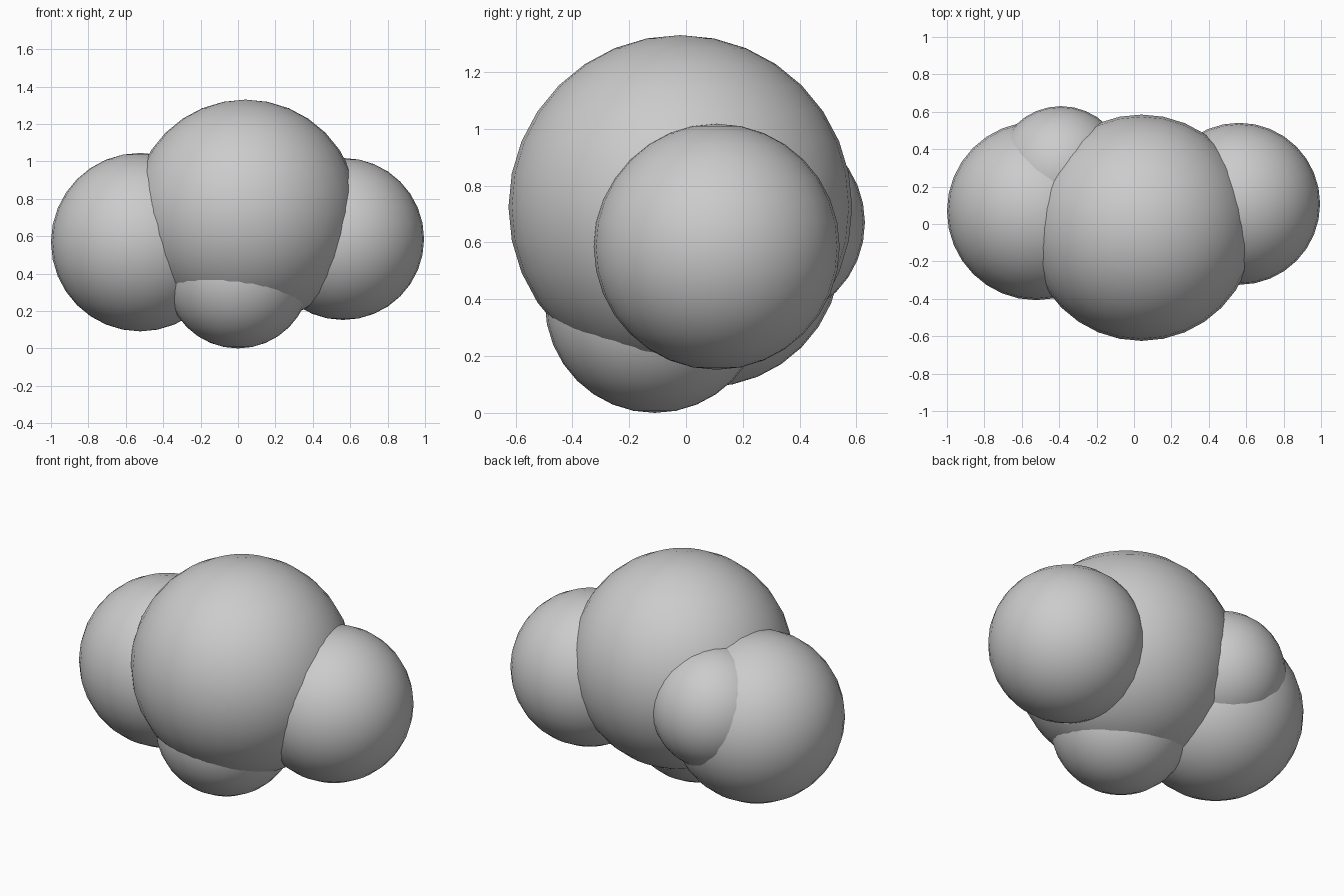
import bpy

if "Cube" in bpy.data.objects:
    bpy.data.objects.remove(bpy.data.objects["Cube"])

# Cluster of overlapping smooth balls: name, centre, radius
BALLS = [
    ("main_ball", (0.04, -0.02, 0.725), 0.605),
    ("left_ball", (-0.523, 0.07, 0.568), 0.477),
    ("right_ball", (0.562, 0.108, 0.585), 0.433),
    ("bottom_ball", (0.0, -0.11, 0.387), 0.387),
    ("back_ball", (-0.39, 0.285, 0.67), 0.345),
]


def add_ball(name, centre, radius):
    bpy.ops.mesh.primitive_uv_sphere_add(segments=32, ring_count=16,
                                         radius=radius, location=centre)
    ball = bpy.context.object
    ball.name = name
    bpy.ops.object.shade_smooth()


for ball_spec in BALLS:
    add_ball(*ball_spec)
